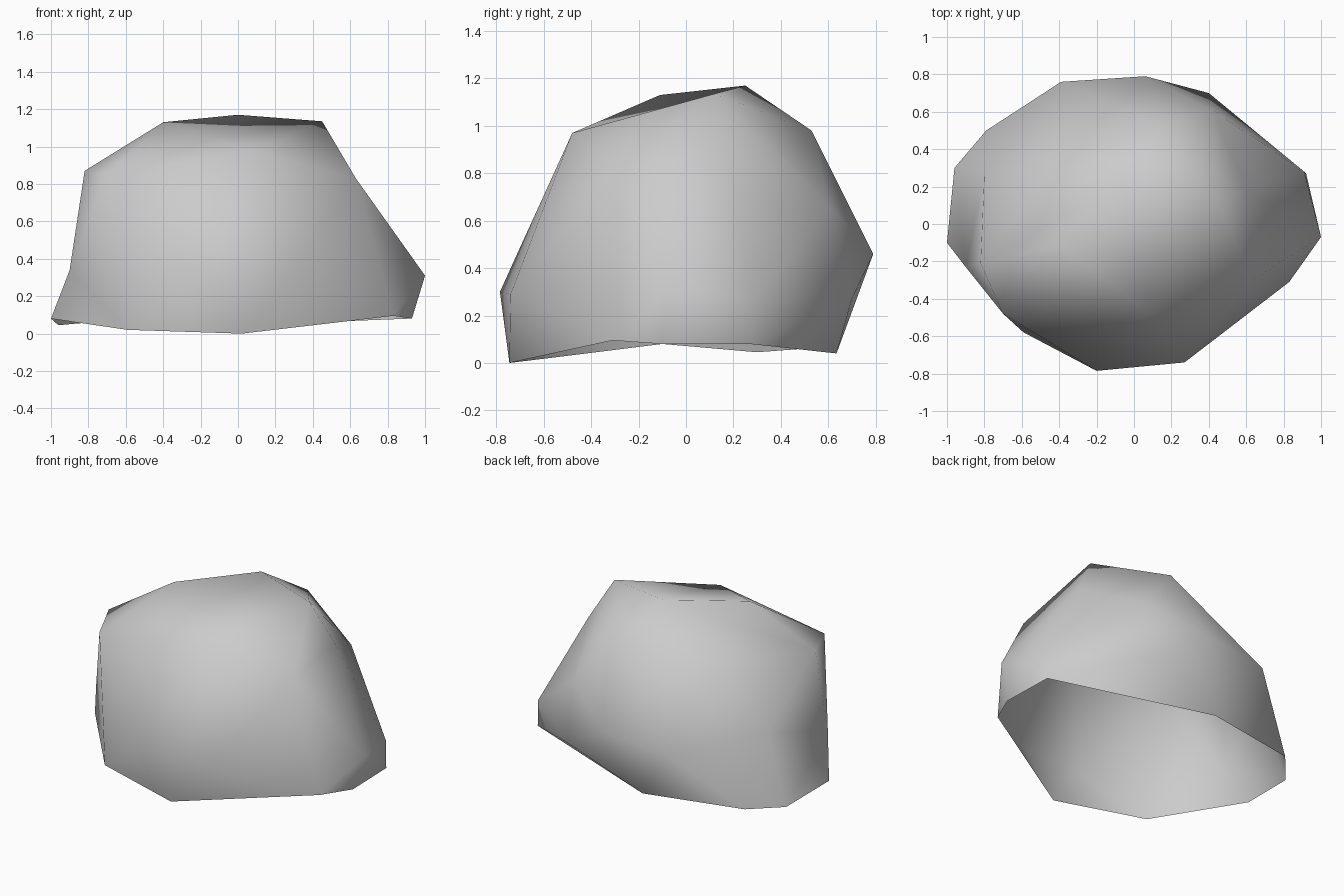
import bpy
import bmesh

# Remove the default cube only
default_cube = bpy.data.objects.get("Cube")
if default_cube is not None:
    bpy.data.objects.remove(default_cube, do_unlink=True)


def make_material(name, color):
    """One flat colour, set for the viewport and for renders."""
    material = bpy.data.materials.new(name)
    material.use_nodes = True
    material.diffuse_color = color
    shader = material.node_tree.nodes["Principled BSDF"]
    shader.inputs["Base Color"].default_value = color
    shader.inputs["Roughness"].default_value = 0.9
    return material


def make_hull_shell(name, rings, shifted, open_below, material):
    """Wrap corner rings in a faceted skin, open underneath.

    Shifted corners are wrapped at one place and then moved to another,
    which gives the skin its hollows.
    """
    mesh = bpy.data.meshes.new(name)
    shell = bpy.data.objects.new(name, mesh)
    bpy.context.collection.objects.link(shell)

    bm = bmesh.new()
    for ring in rings:
        for corner in ring:
            bm.verts.new(corner)
    moves = [(bm.verts.new(start), end) for start, end in shifted]
    bmesh.ops.convex_hull(bm, input=bm.verts[:], use_existing_faces=False)
    for vert, end in moves:
        vert.co = end

    # Drop the faces that close the base, then any unused corners
    underside = [face for face in bm.faces
                 if all(vert.co.z < open_below for vert in face.verts)]
    bmesh.ops.delete(bm, geom=underside, context="FACES")
    loose = [vert for vert in bm.verts if not vert.link_faces]
    bmesh.ops.delete(bm, geom=loose, context="VERTS")

    bmesh.ops.recalc_face_normals(bm, faces=bm.faces[:])
    for face in bm.faces:
        face.smooth = True
    bm.to_mesh(mesh)
    bm.free()
    mesh.materials.append(material)
    return shell


# Uneven open rim on the ground
base_rim = [
    (-1, -.1, .08), (-.59, -.58, .02), (.02, -.745, 0),
    (.83, -.31, .095), (.93, -.1, .08), (.92, .27, .08),
    (-.12, .635, .04), (-.79, .5, .06), (-.96, .3, .045),
]

# Widest corners around the flanks
shoulder = [
    (1, -.07, .31), (.27, -.74, .29), (-.2, -.785, .3), (-.8, .27, .5),
    (-.39, .76, .42), (.06, .79, .46), (.4, .7, .27), (.91, .28, .26),
]

# Upper corners, from the sloping edge to the peak
crown = [
    (-.82, -.21, .87), (-.7, -.48, .85), (.08, -.48, .97),
    (.42, .61, .65), (.15, .53, .98), (-.45, .3, .87),
    (.45, .12, 1.135), (0, .25, 1.17),
]

# Dent in the left flank, hollow on the right, and the crease on top
shifted = [
    ((-1.03, -.23, .34), (-.9, -.23, .34)),
    ((.65, .18, .88), (.6, .18, .87)),
    ((.67, -.3, .86), (.63, -.3, .83)),
    ((-.4, -.11, 1.06), (-.4, -.11, 1.13)),
]

stone_grey = make_material("stone grey", (.6, .6, .6, 1))
make_hull_shell("rock", [base_rim, shoulder, crown], shifted, .15, stone_grey)
